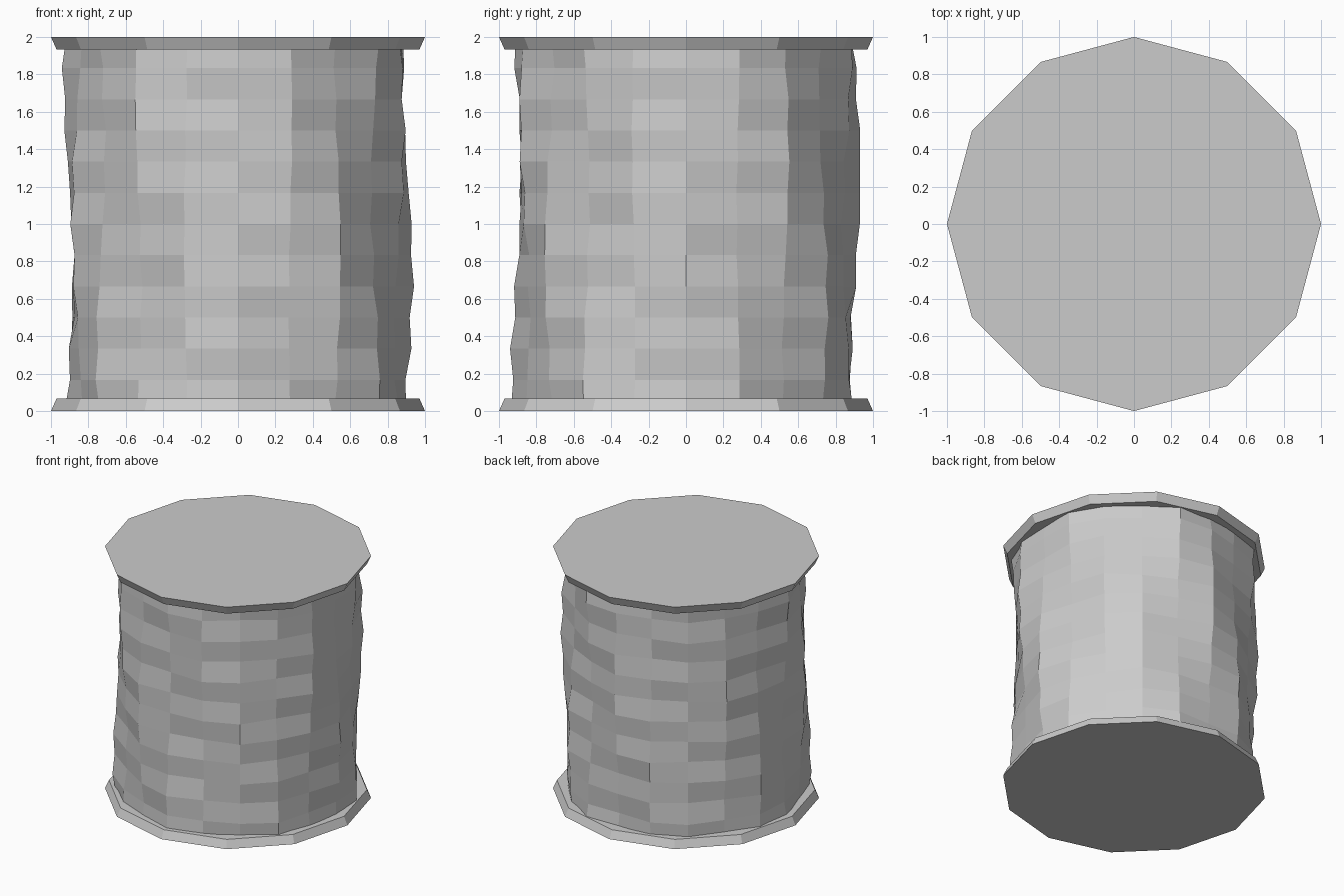
import bpy, bmesh
from math import sin, cos, pi, tau, radians

if "Cube" in bpy.data.objects:
    bpy.data.objects.remove(bpy.data.objects["Cube"])


def make_object(name, rings, caps):
    """Loft a stack of equal-count vertex rings into a flat-shaded object."""
    bm = bmesh.new()
    loops = [[bm.verts.new(p) for p in ring] for ring in rings]
    for low, high in zip(loops, loops[1:]):
        n = len(low)
        for i in range(n):
            j = (i + 1) % n
            bm.faces.new((low[i], low[j], high[j], high[i]))
    if caps:
        bm.faces.new(loops[0][::-1])
        bm.faces.new(loops[-1])
    mesh = bpy.data.meshes.new(name)
    bm.to_mesh(mesh)
    bm.free()
    obj = bpy.data.objects.new(name, mesh)
    bpy.context.collection.objects.link(obj)
    return obj


def ring(count, z, radius):
    angles = [tau * i / count for i in range(count)]
    return [(radius(a) * cos(a), radius(a) * sin(a), z) for a in angles]


# End flanges: twelve-sided discs, wide on the outer face
make_object("bottom_flange", [ring(12, 0, lambda a: 1.0),
                              ring(12, 0.067, lambda a: 0.97)], True)
make_object("top_flange", [ring(12, 1.933, lambda a: 0.97),
                           ring(12, 2, lambda a: 1.0)], True)


# Body: seven shallow ridges twisting around, plus a finer ripple
def body_ring(z):
    def radius(a):
        ridge = 0.027 * cos(7 * a + 2.93 * z - radians(121.5))
        ripple = 0.010 * cos(17 * (z - 0.33) + 4 * a)
        return 0.906 + ridge + ripple
    return ring(20, z, radius)


make_object("wound_body", [body_ring(max(0.01, min(1.99, i / 6))) for i in range(13)], True)
